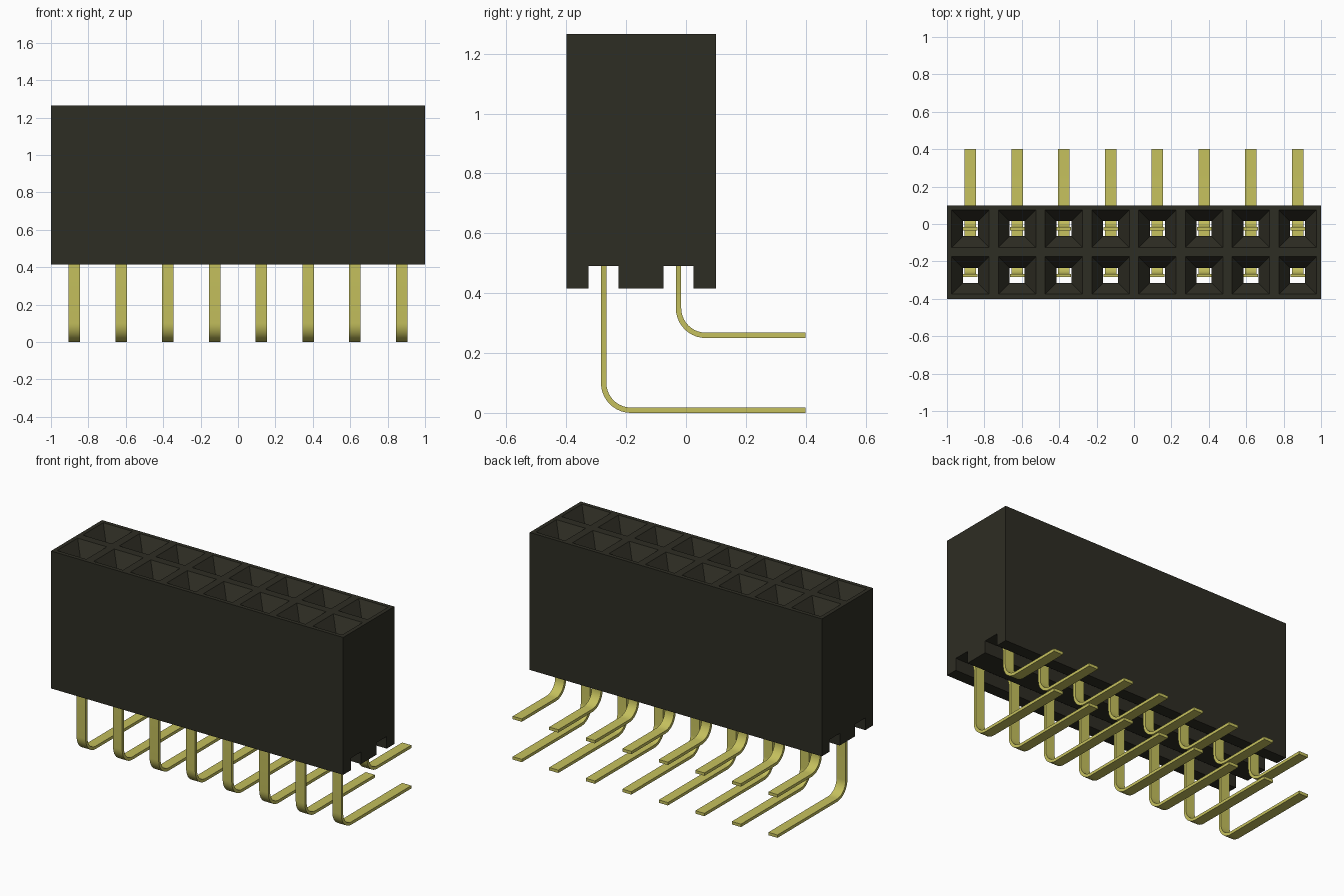
import bpy, bmesh, math

if "Cube" in bpy.data.objects:
    bpy.data.objects.remove(bpy.data.objects["Cube"], do_unlink=True)

PITCH, COLUMNS = 0.25, 8
ROWS = {"front": (-0.275, 0.0), "back": (-0.025, 0.25)}   # y of the row, z of its foot
TOP, BASE, GROOVE_TOP = 1.265, 0.415, 0.49
COLUMN_X = [(i - (COLUMNS - 1) / 2) * PITCH for i in range(COLUMNS)]


def material(name, color):
    mat = bpy.data.materials.new(name)
    mat.use_nodes = True
    mat.diffuse_color = (*color, 1)
    bsdf = mat.node_tree.nodes["Principled BSDF"]
    bsdf.inputs["Base Color"].default_value = (*color, 1)
    bsdf.inputs["Roughness"].default_value = 0.6
    return mat


def loft(bm, rings):
    """Skin a list of equal-length point rings and cap both ends."""
    loops = [[bm.verts.new(p) for p in ring] for ring in rings]
    n = len(loops[0])
    for a, b in zip(loops, loops[1:]):
        for i in range(n):
            bm.faces.new((a[i], a[(i + 1) % n], b[(i + 1) % n], b[i]))
    bm.faces.new(loops[0][::-1])
    bm.faces.new(loops[-1])


def mesh_object(name, bm, mat):
    bmesh.ops.recalc_face_normals(bm, faces=bm.faces)
    mesh = bpy.data.meshes.new(name)
    bm.to_mesh(mesh)
    bm.free()
    mesh.materials.append(mat)
    obj = bpy.data.objects.new(name, mesh)
    bpy.context.collection.objects.link(obj)
    return obj


def square(x, y, z, half):
    return [(x + sx * half, y + sy * half, z)
            for sx, sy in ((-1, -1), (1, -1), (1, 1), (-1, 1))]


black = material("black plastic", (0.027, 0.026, 0.017))
gold = material("gold metal", (0.56, 0.53, 0.11))

# Housing: side profile with two grooves underneath, extruded along x
profile = [(-0.4, TOP), (-0.4, BASE)]
for y, _ in ROWS.values():
    profile += [(y - 0.05, BASE), (y - 0.05, GROOVE_TOP),
                (y + 0.05, GROOVE_TOP), (y + 0.05, BASE)]
profile += [(0.1, BASE), (0.1, TOP)]
bm = bmesh.new()
loft(bm, [[(x, y, z) for y, z in profile] for x in (-1, 1)])
housing = mesh_object("housing", bm, black)

# Sockets: a square shaft that flares into a funnel at the top
bm = bmesh.new()
for y, _ in ROWS.values():
    for x in COLUMN_X:
        loft(bm, [square(x, y, GROOVE_TOP - 0.03, 0.04),
                  square(x, y, TOP - 0.08, 0.04),
                  square(x, y, TOP, 0.1),
                  square(x, y, TOP + 0.02, 0.115)])
cutter = mesh_object("socket_cutter", bm, black)
cutter.hide_render = True
cut = housing.modifiers.new("sockets", "BOOLEAN")
cut.operation, cut.solver, cut.object = "DIFFERENCE", "EXACT", cutter
bpy.context.view_layer.objects.active = housing
bpy.ops.object.modifier_apply(modifier=cut.name)
bpy.data.objects.remove(cutter, do_unlink=True)


# Pins: flat strip, wide inside the socket, bent back to a horizontal leg
def pin_mesh(name, y, foot):
    half_t, half_w, wide, radius = 0.009, 0.031, 0.039, 0.091
    z = foot + half_t
    # each station: y, z, angle of the strip's normal, half width
    path = [(y, 0.95, 0, wide), (y, 0.464, 0, wide), (y, 0.437, 0, half_w)]
    for i in range(11):
        a = math.radians(9 * i)
        path.append((y + radius * (1 - math.cos(a)),
                     z + radius * (1 - math.sin(a)), a, half_w))
    path.append((0.4, z, math.pi / 2, half_w))
    rings = []
    for py, pz, a, w in path:
        dy, dz = half_t * math.cos(a), half_t * math.sin(a)
        rings.append([(-w, py - dy, pz - dz), (w, py - dy, pz - dz),
                      (w, py + dy, pz + dz), (-w, py + dy, pz + dz)])
    bm = bmesh.new()
    loft(bm, rings)
    return mesh_object(name, bm, gold)


for row, (y, foot) in ROWS.items():
    pin = pin_mesh(row + "_pin_1", y, foot)
    bpy.ops.object.select_all(action="DESELECT")
    pin.select_set(True)
    bpy.context.view_layer.objects.active = pin
    bpy.ops.object.shade_smooth_by_angle(angle=math.radians(30))
    pin.location.x = COLUMN_X[0]
    for i, x in enumerate(COLUMN_X[1:], 2):
        copy = pin.copy()
        copy.name = f"{row}_pin_{i}"
        copy.location.x = x
        bpy.context.collection.objects.link(copy)
